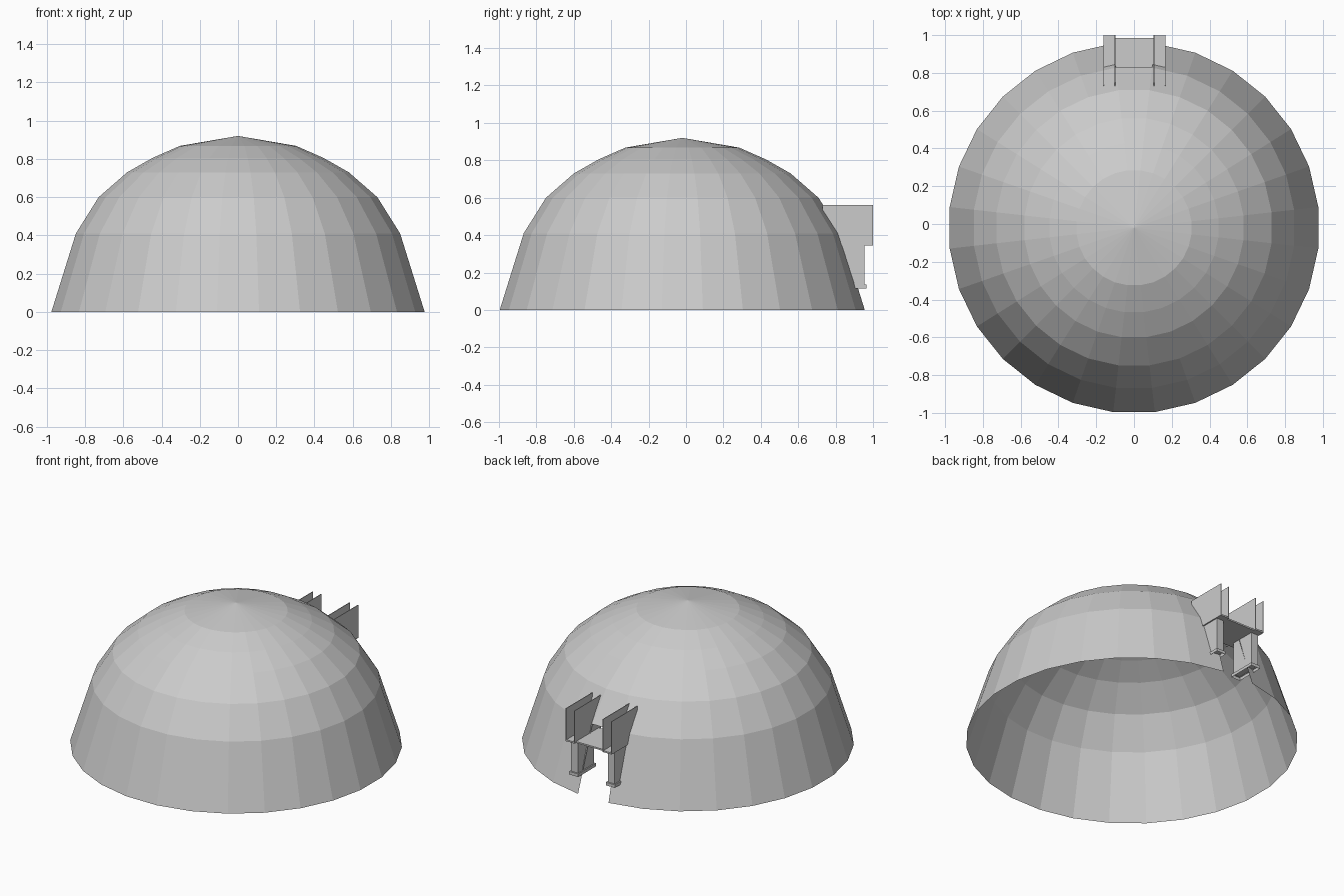
import bpy, bmesh, math
from mathutils import Vector

cube = bpy.data.objects.get("Cube")
if cube:
    bpy.data.objects.remove(cube)

# One pale grey for everything
grey = bpy.data.materials.new("pale_grey")
grey.use_nodes = True
grey.diffuse_color = (0.6, 0.6, 0.6, 1)
grey.node_tree.nodes["Principled BSDF"].inputs["Base Color"].default_value = (0.6, 0.6, 0.6, 1)


def finish(name, bm):
    mesh = bpy.data.meshes.new(name)
    bm.to_mesh(mesh)
    bm.free()
    mesh.materials.append(grey)
    obj = bpy.data.objects.new(name, mesh)
    bpy.context.collection.objects.link(obj)
    return obj


def box(name, x, y, z, open_bottom=False):
    bm = bmesh.new()
    bmesh.ops.create_cube(bm, size=1)
    for v in bm.verts:
        v.co = Vector([(a + b) / 2 + c * (b - a) for c, (a, b) in zip(v.co, (x, y, z))])
    if open_bottom:
        bm.normal_update()
        bmesh.ops.delete(bm, geom=[f for f in bm.faces if f.normal.z < -0.5], context='FACES')
    return finish(name, bm)


# Open faceted dome, with one panel of the bottom row left out as the doorway
SIDES, CENTRE_Y = 28, -0.02
STEP = 2 * math.pi / SIDES
profile = [(0.982, 0), (0.853, 0.41), (0.733, 0.60), (0.583, 0.73), (0.45, 0.805), (0.306, 0.868)]
bm = bmesh.new()
rings = [[bm.verts.new((r * math.cos((i + 0.5) * STEP),
                        CENTRE_Y + r * math.sin((i + 0.5) * STEP), z))
          for i in range(SIDES)] for r, z in profile]
apex = bm.verts.new((0, CENTRE_Y, 0.92))
door = SIDES // 4 - 1
for i in range(SIDES):
    j = (i + 1) % SIDES
    for row, (low, high) in enumerate(zip(rings, rings[1:])):
        if row > 0 or i != door:
            bm.faces.new((low[i], low[j], high[j], high[i]))
    bm.faces.new((rings[-1][i], rings[-1][j], apex))
finish("dome", bm)

# Lintel floor over the doorway
box("lintel", (-0.10, 0.105), (0.75, 0.985), (0.345, 0.355))

# Each side: channel floor, two upright fins, hollow leg and foot
for side, s in (("left", 1), ("right", -1)):
    def span(a, b):
        return tuple(sorted((s * a + 0.003, s * b + 0.003)))
    box(side + "_channel_floor", span(0.103, 0.165), (0.75, 0.998), (0.345, 0.355))
    box(side + "_inner_fin", span(0.101, 0.105), (0.73, 1.0), (0.345, 0.56))
    box(side + "_outer_fin", span(0.161, 0.165), (0.73, 1.0), (0.345, 0.56))
    box(side + "_leg", span(0.107, 0.157), (0.79, 0.955), (0.13, 0.35), True)
    box(side + "_foot", span(0.10, 0.165), (0.78, 0.965), (0.115, 0.135), True)
